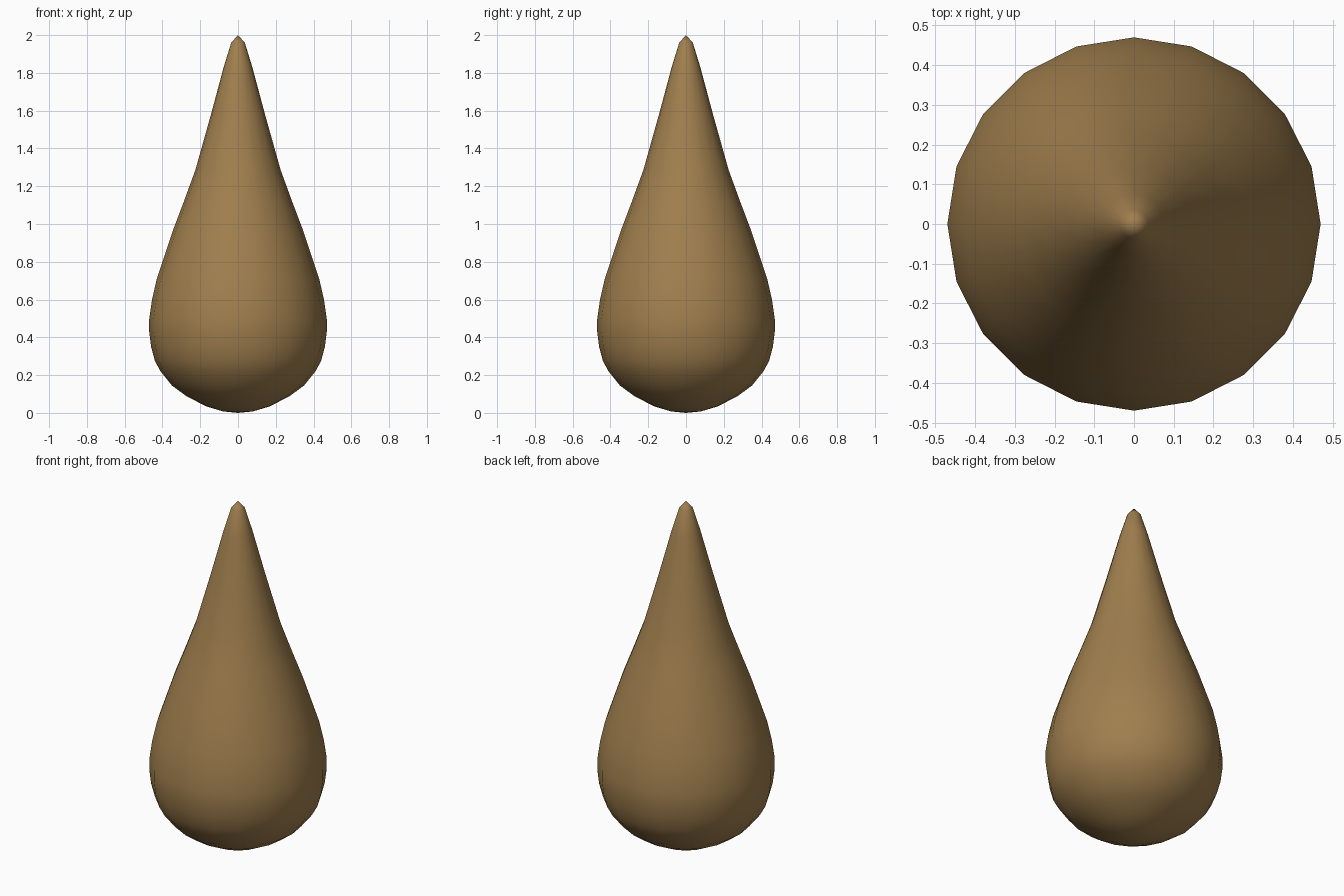
import bpy, bmesh, math

if "Cube" in bpy.data.objects:
    bpy.data.objects.remove(bpy.data.objects["Cube"])

SIDES = 20

# Half profile (radius, height) between the two poles
profile = [(0.08, 0.008), (0.17, 0.035), (0.275, 0.09), (0.35, 0.145),
           (0.41, 0.22), (0.44, 0.275), (0.46, 0.35), (0.47, 0.43),
           (0.47, 0.495), (0.455, 0.60), (0.43, 0.71), (0.39, 0.83),
           (0.345, 0.965), (0.29, 1.11), (0.226, 1.285), (0.143, 1.58),
           (0.076, 1.83), (0.036, 1.96)]

# Teardrop body: rings of revolution closed by a pole at each end
bm = bmesh.new()
rings = [[bm.verts.new((r * math.cos(2 * math.pi * i / SIDES),
                        r * math.sin(2 * math.pi * i / SIDES), z))
          for i in range(SIDES)] for r, z in profile]
bottom = bm.verts.new((0, 0, 0))
tip = bm.verts.new((0, 0, 2))
for i in range(SIDES):
    j = (i + 1) % SIDES
    bm.faces.new((bottom, rings[0][j], rings[0][i]))
    bm.faces.new((tip, rings[-1][i], rings[-1][j]))
    for low, high in zip(rings, rings[1:]):
        bm.faces.new((low[i], low[j], high[j], high[i]))
for face in bm.faces:
    face.smooth = True

mesh = bpy.data.meshes.new("teardrop_body")
bm.to_mesh(mesh)
bm.free()
body = bpy.data.objects.new("teardrop_body", mesh)
bpy.context.collection.objects.link(body)

# Brown colour
brown = bpy.data.materials.new("brown")
brown.diffuse_color = (0.35, 0.21, 0.075, 1)
brown.use_nodes = True
brown.node_tree.nodes["Principled BSDF"].inputs["Base Color"].default_value = brown.diffuse_color
mesh.materials.append(brown)
